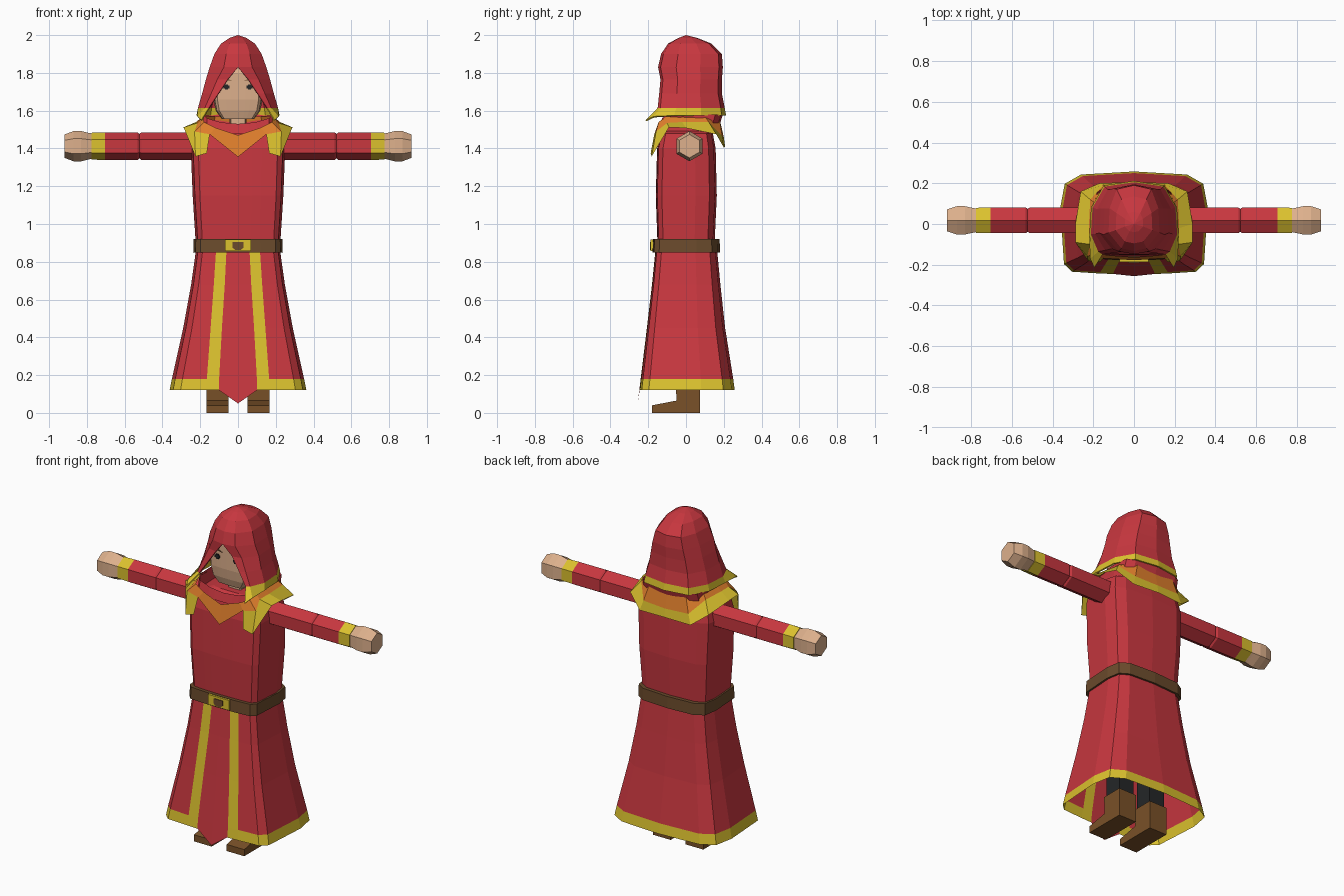
import bpy, bmesh, math

if "Cube" in bpy.data.objects:
    bpy.data.objects.remove(bpy.data.objects["Cube"])


def lin(h):
    c = [int(h[i:i + 2], 16) / 255 for i in (0, 2, 4)]
    return [v / 12.92 if v < .04045 else ((v + .055) / 1.055) ** 2.4 for v in c] + [1]


COLOURS = dict(red="C8373F", yellow="DCC22E", orange="E07F2C", boot_brown="7A5128",
               belt_brown="6B4B2C", skin="DDB08C", black="242628")
NAMES = list(COLOURS)
MATS = []
for n, h in COLOURS.items():
    m = bpy.data.materials.new(n)
    m.diffuse_color = lin(h)
    m.use_nodes = True
    m.node_tree.nodes["Principled BSDF"].inputs["Base Color"].default_value = m.diffuse_color
    MATS.append(m)


def finish(name, bm):
    bmesh.ops.remove_doubles(bm, verts=bm.verts, dist=.0004)
    bmesh.ops.recalc_face_normals(bm, faces=bm.faces)
    me = bpy.data.meshes.new(name)
    bm.to_mesh(me)
    bm.free()
    for m in MATS:
        me.materials.append(m)
    ob = bpy.data.objects.new(name, me)
    bpy.context.collection.objects.link(ob)
    return ob


def sheet(name, rows, mat, mirror=True):
    """Skin a grid of points, coloured by mat(row, column), mirrored across x."""
    bm = bmesh.new()
    for s in ((1, -1) if mirror else (1,)):
        g = [[bm.verts.new((s * x, y, z)) for x, y, z in r] for r in rows]
        for i in range(len(g) - 1):
            for j in range(len(g[0]) - 1):
                c = mat(i, j) if callable(mat) else mat
                if c:
                    f = bm.faces.new((g[i][j], g[i][j + 1], g[i + 1][j + 1], g[i + 1][j]))
                    f.material_index = NAMES.index(c)
    return finish(name, bm)


def section(z, w, yf, yb, xi=None, xo=None):
    """Half of a rounded rectangle, from front centre round to back centre."""
    d = yb - yf
    xi, xo = xi or .3 * w, xo or .5 * w
    half = [(0, 0), (xi, .003), (xo, .008), (.84 * w, .025), (.95 * w, .1),
            (w, .65), (.94 * w, .88), (.72 * w, .97), (0, 1)]
    return [(x, yf + f * d, z) for x, f in half]


def prism(name, outline, a, b, axis, mat):
    """Extrude a flat outline along x or y."""
    bm = bmesh.new()
    put = (lambda p, t: (t, p[0], p[1])) if axis == 'x' else (lambda p, t: (p[0], t, p[1]))
    A, B = [[bm.verts.new(put(p, t)) for p in outline] for t in (a, b)]
    n = len(outline)
    bm.faces.new(A)
    bm.faces.new(B)
    for i in range(n):
        bm.faces.new((A[i], A[(i + 1) % n], B[(i + 1) % n], B[i]))
    for f in bm.faces:
        f.material_index = NAMES.index(mat)
    return finish(name, bm)


# Robe skirt with yellow hem, two stripes and a pointed front panel
rows = [section(*r) for r in [(.12, .362, -.247, .258, .10, .17), (.18, .35, -.24, .25, .10, .165),
                              (.45, .29, -.207, .207, .085, .145), (.68, .248, -.18, .182, .07, .128),
                              (.88, .22, -.16, .163, .06, .115)]]
rows[0][0] = (0, -.256, .05)
sheet("robe_skirt", rows,
      lambda i, j: "yellow" if j == 1 or (i == 0 and j > 0) else "red")

# Robe body, closed at the shoulders
sheet("robe_body", [section(*r) for r in [
    (.87, .222, -.15, .15), (1.15, .24, -.16, .163), (1.40, .25, -.153, .157),
    (1.48, .235, -.135, .142), (1.52, .12, -.08, .1), (1.52, 0, 0, 0)]], "red")

# Belt and buckle
sheet("belt", [section(*r) for r in [(.855, .2, -.14, .14), (.85, .237, -.178, .18),
                                     (.92, .235, -.175, .178), (.918, .2, -.14, .14)]], "belt_brown")
prism("buckle", [(-.07, .857), (.07, .857), (.07, .918), (-.07, .918)], -.187, -.17, 'y', "yellow")
prism("buckle_hole", [(-.03, .875), (-.015, .863), (.015, .863), (.03, .875), (.03, .905), (-.03, .905)],
      -.191, -.186, 'y', "belt_brown")


# Sleeves and hands: six-sided lofts along x
def arm_loft(name, side, rings, mat):
    rows = []
    for x, r in rings:
        ring = [(side * x, .018 + r * math.sin(k * math.pi / 3),
                 1.412 + r * math.cos(k * math.pi / 3)) for k in range(6)]
        rows.append(ring + ring[:1])
    sheet(name, rows, mat, False)


for side, tag in ((1, "left"), (-1, "right")):
    arm_loft("sleeve_" + tag, side, [(.18, .073), (.512, .073), (.522, .065), (.532, .073),
                                     (.705, .073), (.776, .071), (.776, 0)],
             lambda i, j: "yellow" if i >= 4 else "red")
    arm_loft("hand_" + tag, side, [(.765, 0), (.77, .066), (.79, .07), (.83, .08), (.87, .08),
                                   (.918, .062), (.918, 0)], "skin")
    # Legs and boots
    a, b = sorted((side * .05, side * .168))
    prism("leg_" + tag, [(-.045, .14), (.065, .14), (.065, .9), (-.045, .9)],
          a + .008, b - .008, 'x', "black")
    prism("boot_" + tag, [(-.18, 0), (.075, 0), (.075, .17), (-.055, .17), (-.05, .065), (-.18, .04)],
          a, b, 'x', "boot_brown")

# Neck and head
sheet("neck", [section(1.45, .045, -.04, .05), section(1.6, .045, -.04, .05)], "skin")
sheet("head", [section(*r) for r in [
    (1.555, 0, 0, 0), (1.555, .085, -.085, .06), (1.60, .118, -.1, .1), (1.66, .13, -.108, .12),
    (1.80, .13, -.108, .12), (1.88, .09, -.07, .09), (1.88, 0, 0, 0)]], "skin")

# Eyes and brows
for s, tag in ((1, "left"), (-1, "right")):
    for nm, w, h in (("eye_", .016, .007), ("pupil_", .008, .014)):
        cx, cz = s * .061, 1.725
        prism(nm + tag, [(cx - w, cz - h), (cx + w, cz - h), (cx + w, cz + h), (cx - w, cz + h)],
              -.113, -.105, 'y', "black")
    prism("brow_" + tag, [(s * .03, 1.757), (s * .085, 1.764), (s * .06, 1.77)],
          -.112, -.105, 'y', "belt_brown")


# Hood with an open triangular front and yellow hem
def hood_row(z, w, yf, yb, o):
    d = yb - yf
    return [(o, yf, z), (.45 * o + .5 * w, yf + .04 * d, z), (w, yf + .28 * d, z),
            (.96 * w, yf + .65 * d, z), (.68 * w, yf + .94 * d, z), (0, yb, z)]


rows = [hood_row(*r) for r in [
    (1.575, .22, -.17, .212, .18), (1.615, .212, -.15, .205, .155), (1.69, .19, -.142, .19, .105),
    (1.765, .17, -.135, .19, .055), (1.83, .15, -.148, .195, 0), (1.9, .125, -.132, .19, 0),
    (1.955, .09, -.095, .135, 0), (1.985, .045, -.04, .06, 0), (2.0, 0, 0, 0, 0)]]
rows[0][0] = (.195, -.215, 1.55)
rows[0][1] = (.215, -.17, 1.57)
hood = sheet("hood", rows, lambda i, j: "yellow" if i == 0 else "red")
thick = hood.modifiers.new("thickness", 'SOLIDIFY')
thick.thickness = .008
thick.offset = -1

# Red cowl round the neck, lower at the front
rows = [section(1.48, .2, -.15, .165), section(1.58, .195, -.135, .195)]
for j, z in enumerate((1.53, 1.535, 1.54, 1.56)):
    rows[1][j] = (rows[1][j][0], rows[1][j][1], z)
sheet("cowl", rows, "red")

# Orange mantle with a yellow edge, flared at the shoulders; columns run back to front
columns = [((0, .175, 1.57), (0, .2, 1.46), (0, .207, 1.41)),
           ((.12, .175, 1.57), (.15, .192, 1.465), (.17, .2, 1.405)),
           ((.185, .1, 1.57), (.215, .12, 1.54), (.262, .16, 1.475)),
           ((.185, -.02, 1.57), (.222, -.02, 1.54), (.288, 0, 1.508)),
           ((.185, -.1, 1.57), (.215, -.1, 1.535), (.288, -.09, 1.512)),
           ((.18, -.145, 1.54), (.23, -.158, 1.49), (.225, -.182, 1.357)),
           ((.12, -.154, 1.51), (.15, -.168, 1.475), (.165, -.187, 1.375)),
           ((0, -.163, 1.47), (0, -.178, 1.355), (0, -.18, 1.35))]
mantle = sheet("mantle", columns,
               lambda i, j: "orange" if j == 0 else ("yellow" if i < 6 else None))
